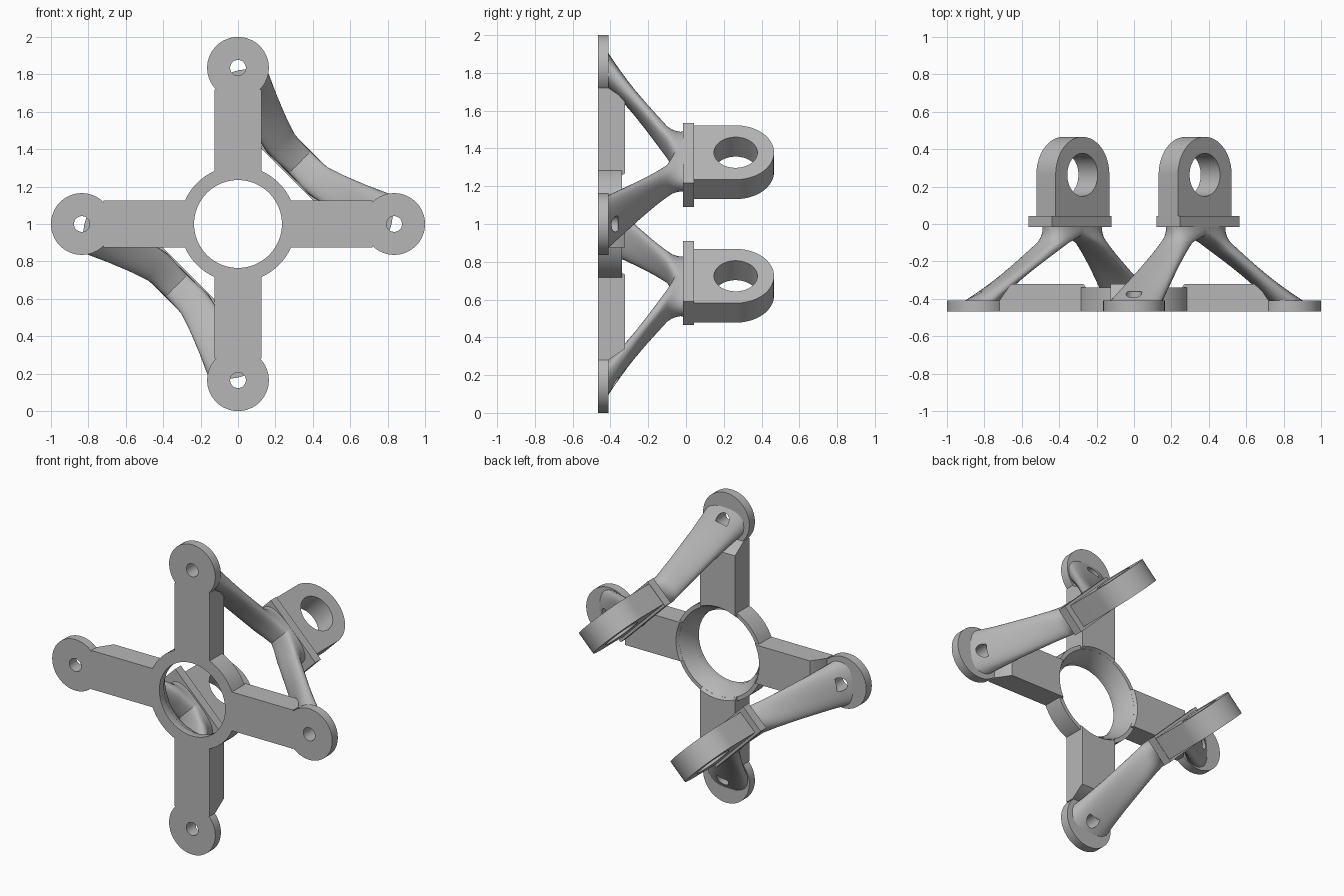
import bpy, bmesh
from math import sin, cos, pi, copysign
from mathutils import Matrix, Vector

cube = bpy.data.objects.get("Cube")
if cube:
    bpy.data.objects.remove(cube)

gray = bpy.data.materials.new("cast_gray")
gray.use_nodes = True
gray.diffuse_color = (0.47, 0.47, 0.47, 1)
gray.node_tree.nodes["Principled BSDF"].inputs["Base Color"].default_value = (0.47, 0.47, 0.47, 1)

FRONT = -0.467
UP = Matrix.Translation((0, 0, 1))


def turn(angle):
    return UP @ Matrix.Rotation(angle, 4, 'Y')


def finish(name, bm, matrix):
    bmesh.ops.remove_doubles(bm, verts=bm.verts, dist=0.0001)
    bmesh.ops.transform(bm, matrix=matrix, verts=bm.verts)
    bmesh.ops.recalc_face_normals(bm, faces=bm.faces)
    mesh = bpy.data.meshes.new(name)
    bm.to_mesh(mesh)
    bm.free()
    obj = bpy.data.objects.new(name, mesh)
    bpy.context.collection.objects.link(obj)
    mesh.materials.append(gray)
    return obj


def bridge(bm, rings, closed):
    """Skin neighbouring rings of vertices with quads."""
    n = len(rings[0])
    pairs = list(zip(rings, rings[1:] + rings[:1])) if closed else list(zip(rings, rings[1:]))
    for a, b in pairs:
        for i in range(n):
            bm.faces.new((a[i], a[(i + 1) % n], b[(i + 1) % n], b[i]))


def prism(name, outline, depth, matrix):
    bm = bmesh.new()
    rings = [[bm.verts.new((x, y, z)) for x, y in outline] for z in (-depth / 2, depth / 2)]
    bridge(bm, rings, False)
    for ring in rings:
        bm.faces.new(ring)
    return finish(name, bm, matrix)


def revolve(name, profile, matrix, steps=64):
    """Spin a closed (radius, y) profile around the y axis."""
    bm = bmesh.new()
    rings = []
    for i in range(steps):
        a = 2 * pi * i / steps
        rings.append([bm.verts.new((r * cos(a), y, r * sin(a))) for r, y in profile])
    bridge(bm, rings, True)
    return finish(name, bm, matrix)


def rod(radius, y0, y1, matrix):
    """Solid cylinder along y, used for cutting."""
    bm = bmesh.new()
    bmesh.ops.create_cone(bm, cap_ends=True, segments=48, radius1=radius, radius2=radius, depth=y1 - y0,
                          matrix=Matrix.Translation((0, (y0 + y1) / 2, 0)) @ Matrix.Rotation(pi / 2, 4, 'X'))
    return finish("cutter", bm, matrix)


def cut(obj, cutter):
    mod = obj.modifiers.new("cut", 'BOOLEAN')
    mod.operation, mod.solver, mod.object = 'DIFFERENCE', 'EXACT', cutter
    bpy.context.view_layer.objects.active = obj
    bpy.ops.object.modifier_apply(modifier=mod.name)
    bpy.data.objects.remove(cutter)


def leg(name, matrix, mirrored):
    """Loft from the pad to the neck; one leg mirrors the other across the diagonal."""
    tangent = Vector((-1, 0, 1)).normalized()
    radial = Vector((1, 0, 1)).normalized()
    apex = 0.33 * Vector((1, 0, 1))
    pad = (Vector((0, -0.43, 0.835)), Vector((0.145, 0, 0)), Vector((0, 0, 0.1)))

    def neck(y, shift, half_u, half_v):
        return (apex + tangent * shift + Vector((0, y, 0)), radial * half_u, tangent * half_v)

    low = neck(-0.1, 0.145, 0.088, 0.07)
    stations = []
    for i in range(9):
        t = i / 8
        pinch = 1 - 0.22 * sin(pi * t)
        c, u, v = (a.lerp(b, t) for a, b in zip(pad, low))
        stations.append((c, u, v * pinch))
    stations += [neck(-0.075, 0.105, 0.085, 0.095), neck(-0.05, 0.065, 0.083, 0.13),
                 neck(-0.03, 0.025, 0.083, 0.17), neck(0.0, 0, 0.085, 0.2)]
    bm = bmesh.new()
    rings = []
    for c, u, v in stations:
        ring = []
        for k in range(32):
            a = 2 * pi * k / 32
            p = c + u * copysign(abs(cos(a)) ** 0.8, cos(a)) + v * copysign(abs(sin(a)) ** 0.8, sin(a))
            ring.append(bm.verts.new((p.z, p.y, p.x) if mirrored else p))
        rings.append(ring)
    bridge(bm, rings, False)
    bm.faces.new(rings[0])
    bm.faces.new(rings[-1])
    return finish(name, bm, matrix)


parts = []

# Central ring with a flared bore
parts.append(revolve("center_ring", [(0.235, FRONT), (0.31, FRONT), (0.31, -0.34), (0.285, -0.34), (0.235, -0.42)], UP))

# Four arms and their drilled end pads
arm_side = [(0.2, FRONT), (0.72, FRONT), (0.72, -0.41), (0.66, -0.322), (0.2, -0.322)]
bore = [(0, -0.6), (0.235, -0.6), (0.235, -0.42), (0.374, -0.2), (0, -0.2)]
pad_side = [(0.042, FRONT), (0.165, FRONT), (0.165, -0.41), (0.042, -0.41)]
for i, side in enumerate(("left", "lower", "right", "upper")):
    place = turn(i * pi / 2)
    arm = prism(side + "_arm", arm_side, 0.25, place)
    cut(arm, revolve("cutter", bore, UP))
    parts.append(arm)
    parts.append(revolve(side + "_pad", pad_side, place @ Matrix.Translation((0.835, 0, 0))))

# Lug outline: straight sides and a round end
half, eye = 0.203, 0.263
lug_outline = [(-half, 0), (half, 0)]
lug_outline += [(half * cos(pi * k / 32), eye + half * sin(pi * k / 32)) for k in range(33)]
collar_outline = [(-0.225, -0.015), (0.225, -0.015), (0.225, 0.042), (-0.225, 0.042)]

# Two brackets: a pair of legs, a collar and an eye lug each
for side, half_turn in (("left", 0), ("right", pi)):
    base = turn(half_turn)
    for mirrored in (False, True):
        strut = leg(side + ("_side_leg" if mirrored else "_upright_leg"), base, mirrored)
        spot = (0.835, 0, 0) if mirrored else (0, 0, 0.835)
        cut(strut, rod(0.042, -0.6, -0.36, base @ Matrix.Translation(spot)))
        parts.append(strut)
    mount = base @ Matrix.Translation((0.327, 0, 0.327)) @ Matrix.Rotation(pi / 4, 4, 'Y')
    parts.append(prism(side + "_collar", collar_outline, 0.178, mount @ Matrix.Translation((0.02, 0, 0))))
    lug = prism(side + "_lug", lug_outline, 0.146, mount)
    hole = Matrix.Translation((0, eye, 0)) @ Matrix.Rotation(pi / 2, 4, 'X')
    cut(lug, rod(0.115, -0.3, 0.3, mount @ hole))
    parts.append(lug)

# Smooth the round surfaces and keep the edges sharp
bpy.ops.object.select_all(action='DESELECT')
for obj in parts:
    obj.select_set(True)
bpy.context.view_layer.objects.active = parts[0]
bpy.ops.object.shade_smooth_by_angle(angle=0.6)
